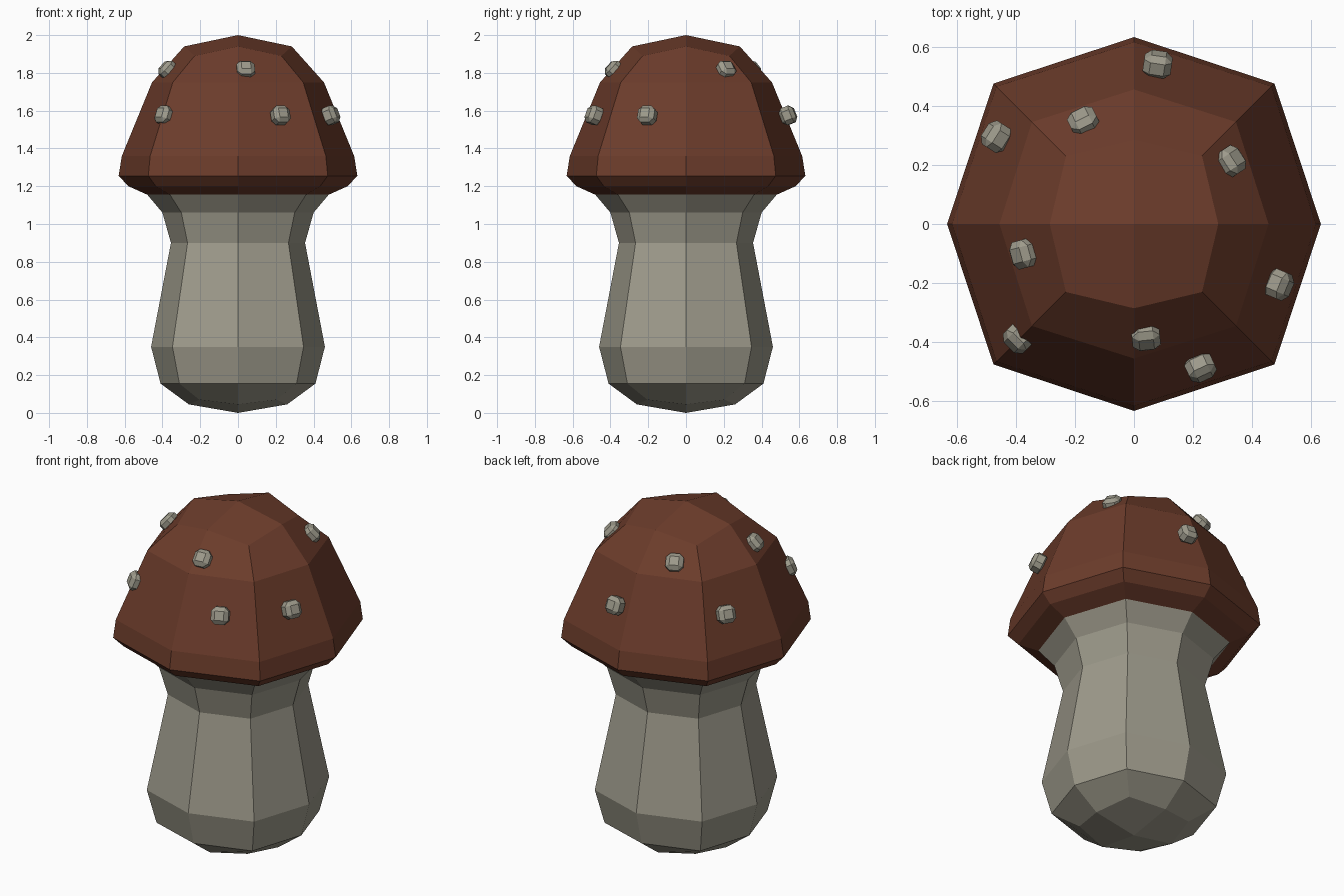
import bpy, bmesh
from math import atan2, cos, sin, radians
from mathutils import Matrix, Euler, Vector

if "Cube" in bpy.data.objects:
    bpy.data.objects.remove(bpy.data.objects["Cube"])


def material(name, colour):
    mat = bpy.data.materials.new(name)
    mat.diffuse_color = (*colour, 1)
    mat.use_nodes = True
    mat.node_tree.nodes["Principled BSDF"].inputs["Base Color"].default_value = mat.diffuse_color
    return mat


def finish(name, bm, mat):
    bmesh.ops.recalc_face_normals(bm, faces=bm.faces)
    mesh = bpy.data.meshes.new(name)
    bm.to_mesh(mesh)
    bm.free()
    mesh.materials.append(mat)
    obj = bpy.data.objects.new(name, mesh)
    bpy.context.collection.objects.link(obj)
    return obj


def octagon_lathe(name, tip_z, rings, mat):
    """Rings: (axis radius, axis z, diagonal x=y, diagonal z); tip closes the first ring."""
    bm = bmesh.new()
    loops = []
    for r, z, d, dz in rings:
        loop = []
        for i in range(8):
            a = radians(45 * i)
            rad, h = (d * 2 ** 0.5, dz) if i % 2 else (r, z)
            loop.append(bm.verts.new((rad * cos(a), rad * sin(a), h)))
        loops.append(loop)
    # Four quads around the tip, as on a rounded cube
    tip = bm.verts.new((0, 0, tip_z))
    first = loops[0]
    for i in range(0, 8, 2):
        bm.faces.new((tip, first[i], first[i + 1], first[(i + 2) % 8]))
    for a, b in zip(loops, loops[1:]):
        for i in range(8):
            j = (i + 1) % 8
            bm.faces.new((a[i], a[j], b[j], b[i]))
    # Outward normals are certain once the open end is closed, so cap it inside
    bm.faces.new(loops[-1])
    return finish(name, bm, mat)


brown = material("cap_brown", (0.15, 0.045, 0.024))
cream = material("stem_grey", (0.34, 0.325, 0.26))

# Cap: faceted dome with a turned-under rim
octagon_lathe("cap", 2.0, [
    (0.285, 1.94, 0.23, 1.89),
    (0.455, 1.75, 0.345, 1.75),
    (0.615, 1.36, 0.465, 1.36),
    (0.632, 1.255, 0.475, 1.255),
    (0.58, 1.20, 0.435, 1.20),
    (0.48, 1.155, 0.36, 1.155),
], brown)

# Stem: bulging base, narrow neck, flared top
octagon_lathe("stem", 0.0, [
    (0.26, 0.045, 0.205, 0.07),
    (0.41, 0.155, 0.31, 0.155),
    (0.46, 0.35, 0.347, 0.35),
    (0.355, 0.90, 0.267, 0.90),
    (0.40, 1.06, 0.30, 1.06),
    (0.48, 1.155, 0.36, 1.155),
], cream)

# Spots: bevelled blocks facing out from the cap, (x, y) in two tiers
tiers = [
    (1.815, 42, [(-0.37, -0.10), (0.04, -0.38), (0.325, 0.21), (-0.17, 0.345)]),
    (1.575, 22, [(0.08, 0.54), (-0.465, 0.295), (0.49, -0.205),
                 (0.225, -0.485), (-0.39, -0.385)]),
]
for z, tilt, places in tiers:
    for x, y in places:
        bm = bmesh.new()
        bmesh.ops.create_cube(bm, size=1)
        bmesh.ops.bevel(bm, geom=bm.edges[:], offset=0.24, segments=1,
                        affect='EDGES')
        bmesh.ops.scale(bm, vec=(0.08, 0.095, 0.095), verts=bm.verts)
        turn = Euler((0, -radians(tilt), atan2(y, x))).to_matrix().to_4x4()
        bm.transform(Matrix.Translation(Vector((x, y, z))) @ turn)
        finish("spot", bm, cream)
